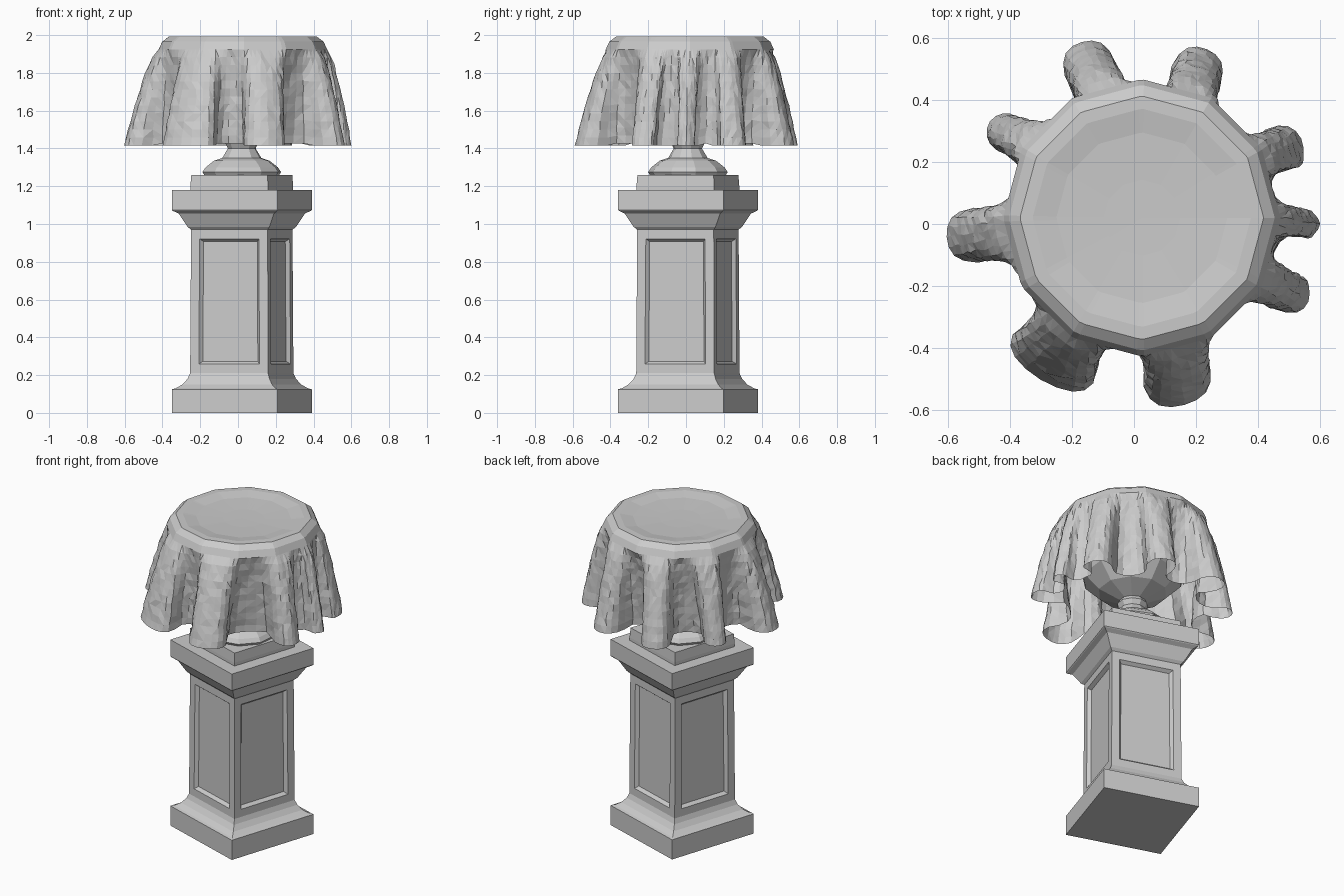
import bpy, bmesh, math, random
from mathutils import Vector

if "Cube" in bpy.data.objects:
    bpy.data.objects.remove(bpy.data.objects["Cube"])

random.seed(4)
CX, CY = 0.02, 0.01            # axis of the pedestal
TURN = math.radians(-18)       # the pedestal is turned about z


def finish(name, bm):
    bmesh.ops.recalc_face_normals(bm, faces=bm.faces)
    mesh = bpy.data.meshes.new(name)
    bm.to_mesh(mesh)
    bm.free()
    obj = bpy.data.objects.new(name, mesh)
    bpy.context.collection.objects.link(obj)
    return obj


def bridge(bm, a, b):
    n = len(a)
    for i in range(n):
        bm.faces.new((a[i], a[(i + 1) % n], b[(i + 1) % n], b[i]))


def turned(profile, sides, turn=0.0, scale=1.0):
    """Stack of polygon rings from (radius, z) points, capped at both ends."""
    bm = bmesh.new()
    rings = []
    for r, z in profile:
        ring = []
        for i in range(sides):
            a = turn + 2 * math.pi * i / sides
            ring.append(bm.verts.new((CX + r * scale * math.cos(a),
                                      CY + r * scale * math.sin(a), z)))
        rings.append(ring)
    for a, b in zip(rings, rings[1:]):
        bridge(bm, a, b)
    bm.faces.new(rings[0])
    bm.faces.new(rings[-1])
    bmesh.ops.recalc_face_normals(bm, faces=bm.faces)
    return bm


SQ = TURN + math.pi / 4
ROOT2 = math.sqrt(2)

# Square pedestal with mouldings and recessed panels
bm = turned([(0.294, 0.0), (0.294, 0.125), (0.278, 0.13), (0.25, 0.15), (0.228, 0.18),
             (0.217, 0.21), (0.213, 0.97), (0.228, 0.985), (0.265, 1.055),
             (0.29, 1.07), (0.294, 1.075), (0.294, 1.18)], 4, SQ, ROOT2)
shaft = [f for f in bm.faces if abs(f.calc_center_median().z - 0.59) < 0.02
         and abs(f.normal.z) < 0.2]
bmesh.ops.inset_individual(bm, faces=shaft, thickness=0.068, depth=0.0)
bmesh.ops.inset_individual(bm, faces=shaft, thickness=0.022, depth=-0.02)
finish("pedestal", bm)

# Square block under the urn
finish("urn_block", turned([(0.216, 1.18), (0.216, 1.2), (0.212, 1.26)], 4, SQ, ROOT2))

# Urn: foot, neck and hidden bowl
finish("urn", turned([(0.20, 1.255), (0.212, 1.275), (0.195, 1.30), (0.15, 1.335),
                      (0.105, 1.35), (0.075, 1.40), (0.09, 1.43), (0.075, 1.455),
                      (0.20, 1.51), (0.29, 1.60), (0.32, 1.75), (0.34, 1.86),
                      (0.40, 1.91), (0.40, 1.955)], 10, 0.2))

# Draped cloth: folds as (angle, tip radius, half width, radius of valley before it)
FOLDS = [(-121, 0.585, 0.155, 0.37), (-74.5, 0.605, 0.112, 0.37), (-24, 0.615, 0.068, 0.37),
         (0, 0.60, 0.048, 0.46), (27, 0.605, 0.08, 0.45), (67.4, 0.61, 0.085, 0.37),
         (106, 0.61, 0.085, 0.37), (144.5, 0.57, 0.065, 0.37), (184, 0.605, 0.088, 0.37)]


def polar(deg, r, t=0.0):
    a = math.radians(deg)
    return Vector((r * math.cos(a) - t * math.sin(a), r * math.sin(a) + t * math.cos(a)))


# Control points of the hem, and the rim angle each one hangs from
ctrl, hang = [], []
n = len(FOLDS)
for k, (ang, r, w, rv) in enumerate(FOLDS):
    before = FOLDS[k - 1][0] - (360 if k == 0 else 0)
    after = FOLDS[(k + 1) % n][0] + (360 if k == n - 1 else 0)
    rv2 = FOLDS[(k + 1) % n][3]
    lo, hi = (before + ang) / 2, (after + ang) / 2
    pts = [polar(lo, rv)]
    for rr, t in ((rv + 0.035, -0.75), ((r + rv) / 2 + 0.03, -0.98), (r - 0.02, -0.7),
                  (r, 0.0), (r - 0.02, 0.7), ((r + rv2) / 2 + 0.03, 0.98),
                  (rv2 + 0.035, 0.75)):
        pts.append(polar(ang, rr, t * w))
    ctrl += pts
    for i in range(8):
        f = i / 8
        hang.append(lo + (ang - lo) * f * 2 if f < 0.5 else ang + (hi - ang) * (f * 2 - 1))
hang.append(hang[0] + 360)

# Smooth the hem with a Catmull-Rom curve
hem, angles = [], []
m = len(ctrl)
for i in range(m):
    p0, p1, p2, p3 = (ctrl[(i + d) % m] for d in (-1, 0, 1, 2))
    for s in (0, 0.5):
        hem.append(0.5 * (2 * p1 + (p2 - p0) * s + (2 * p0 - 5 * p1 + 4 * p2 - p3) * s * s
                          + (3 * p1 - p0 - 3 * p2 + p3) * s ** 3))
        angles.append(hang[i] + (hang[i + 1] - hang[i]) * s)


def rim(deg, r):
    """Twelve-sided outline of the covered rim."""
    off = (deg % 30) - 15
    r *= 0.985 / math.cos(math.radians(off))
    return polar(deg, r) + Vector((0.025, 0.02))


bm = bmesh.new()
rings = []
for r, z in ((0.12, 1.976), (0.27, 1.981), (0.345, 1.993), (0.385, 1.992),
             (0.42, 1.965), (0.438, 1.925)):
    rings.append([bm.verts.new((*rim(a, r), z)) for a in angles])
STEPS = 12
for j in range(1, STEPS + 1):
    t = j / STEPS
    ring = []
    for a, h in zip(angles, hem):
        p = rim(a, 0.438).lerp(h, t ** 0.68)
        jit = 0.004 if j < STEPS else 0.0
        ring.append(bm.verts.new((p.x + random.uniform(-jit, jit),
                                  p.y + random.uniform(-jit, jit),
                                  1.925 - 0.51 * t + 0.012 * t * (h.length < 0.45))))
    rings.append(ring)
for a, b in zip(rings, rings[1:]):
    bridge(bm, a, b)
centre = bm.verts.new((0.025, 0.02, 1.975))
for i in range(len(angles)):
    bm.faces.new((centre, rings[0][i], rings[0][(i + 1) % len(angles)]))
bmesh.ops.triangulate(bm, faces=bm.faces)
finish("draped_cloth", bm)
